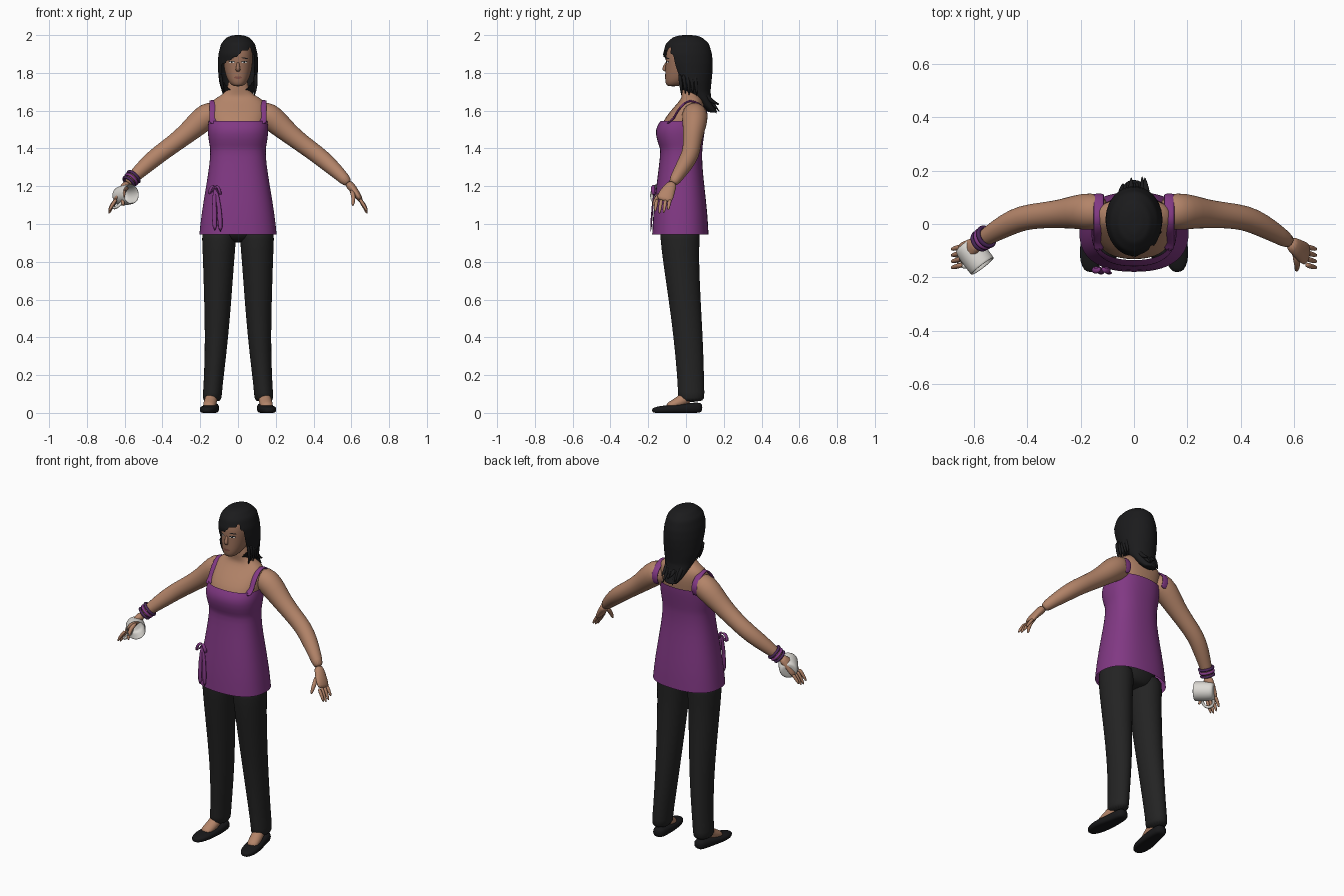
import bpy, bmesh, math, random
from mathutils import Vector
from mathutils.bvhtree import BVHTree

random.seed(4)
if "Cube" in bpy.data.objects:
    bpy.data.objects.remove(bpy.data.objects["Cube"])
X, Y, Z = Vector((1, 0, 0)), Vector((0, 1, 0)), Vector((0, 0, 1))


def material(name, r, g, b):
    m = bpy.data.materials.new(name)
    m.use_nodes = True
    m.diffuse_color = (r, g, b, 1)
    node = m.node_tree.nodes["Principled BSDF"]
    node.inputs["Base Color"].default_value = (r, g, b, 1)
    node.inputs["Roughness"].default_value = 0.8
    return m


SKIN = material("skin", .45, .23, .14)
FACE = material("face skin", .32, .16, .10)
LIPS = material("lips", .22, .08, .06)
HAIR = material("hair black", .011, .011, .012)
PURPLE = material("tunic purple", .22, .04, .23)
BLACK = material("trouser black", .017, .017, .017)
SHOE = material("shoe black", .009, .009, .010)
WHITE = material("white", .72, .70, .66)
BAND = material("bracelet violet", .07, .02, .10)


def finish(name, bm, mat, level=1):
    bmesh.ops.recalc_face_normals(bm, faces=bm.faces)
    me = bpy.data.meshes.new(name)
    bm.to_mesh(me)
    bm.free()
    me.materials.append(mat)
    for p in me.polygons:
        p.use_smooth = True
    ob = bpy.data.objects.new(name, me)
    bpy.context.collection.objects.link(ob)
    if level:
        ob.modifiers.new("Subdivision", "SUBSURF").levels = level
        ob.modifiers["Subdivision"].render_levels = level
    return ob


def loft(name, rings, mat, axis=None, hint=X, n=20, steps=1, power=2, caps=(1, 1), cut=None):
    """Skin oval rings (x, y, z, half width, half depth) along a path."""
    fine = []
    for r0, r1 in zip(rings, rings[1:]):
        for k in range(steps):
            fine.append([p + (q - p) * k / steps for p, q in zip(r0, r1)])
    fine.append(rings[-1])
    bm, loops = bmesh.new(), []
    for i, r in enumerate(fine):
        c = Vector(r[:3])
        before, after = fine[max(i - 1, 0)], fine[min(i + 1, len(fine) - 1)]
        t = axis or (Vector(after[:3]) - Vector(before[:3])).normalized()
        u = (hint - t * t.dot(hint)).normalized()
        v = t.cross(u)
        loop = []
        for k in range(n):
            co, si = math.cos(math.tau * k / n), math.sin(math.tau * k / n)
            pu = math.copysign(abs(co) ** (2 / power), co) * r[3]
            pv = math.copysign(abs(si) ** (2 / power), si) * r[4]
            p = c + u * pu + v * pv
            p.z = max(p.z, 0)
            loop.append(bm.verts.new(p))
        loops.append(loop)
    for a, b in zip(loops, loops[1:]):
        for k in range(n):
            bm.faces.new((a[k], a[(k + 1) % n], b[(k + 1) % n], b[k]))
    if caps[0]:
        bm.faces.new(loops[0])
    if caps[1]:
        bm.faces.new(loops[-1])
    if cut:
        gone = [f for f in bm.faces if cut(f.calc_center_median())]
        bmesh.ops.delete(bm, geom=gone, context="FACES")
    return finish(name, bm, mat)


def stack(name, rows, mat, **kw):
    """Level rings given as (z, half width, front y, back y, centre x)."""
    rings = [((r[4] if len(r) > 4 else 0), (r[2] + r[3]) / 2, r[0], r[1], (r[3] - r[2]) / 2) for r in rows]
    return loft(name, rings, mat, axis=Z, **kw)


def hit(objects, origin, direction):
    """Nearest surface point of several objects along a ray."""
    bpy.context.view_layer.update()
    deps = bpy.context.evaluated_depsgraph_get()
    found = [BVHTree.FromObject(o, deps).ray_cast(origin, direction) for o in objects]
    return min((f for f in found if f[0]), key=lambda f: f[3])[0]


# Torso, tunic and hips
torso = stack("torso", [(1.36, .12, -.11, .07), (1.48, .145, -.14, .085), (1.54, .148, -.127, .095),
                        (1.59, .152, -.09, .1), (1.635, .15, -.05, .098), (1.665, .125, -.025, .085),
                        (1.685, .08, -.022, .07), (1.72, .052, -.03, .06), (1.80, .05, -.035, .06)],
              SKIN, power=2.4)
tunic = stack("tunic", [(.945, .206, -.18, .12), (1.05, .195, -.175, .115), (1.2, .17, -.158, .098),
                        (1.32, .15, -.142, .085), (1.395, .147, -.135, .087), (1.41, .15, -.143, .088),
                        (1.48, .162, -.165, .098), (1.52, .16, -.154, .103), (1.545, .156, -.136, .104)],
              PURPLE, n=28, power=2.4, caps=(0, 0))
stack("hips", [(.90, .10, -.08, .05), (.94, .165, -.13, .075), (1.05, .17, -.14, .09)], BLACK)

for s, side in ((1, "left"), (-1, "right")):
    # Arm with hand
    arm = loft(side + "_arm", [(s * x, y, z, r, r) for x, y, z, r in (
        (.10, .045, 1.595, .06), (.165, .047, 1.575, .073), (.22, .045, 1.525, .064), (.27, .038, 1.48, .055),
        (.34, .033, 1.425, .049), (.42, .024, 1.368, .048), (.48, -.005, 1.317, .045), (.54, -.04, 1.262, .035),
        (.59, -.073, 1.21, .028))], SKIN, hint=Y, n=16)
    loft(side + "_palm", [(s * .58, -.067, 1.22, .027, .026), (s * .61, -.09, 1.185, .036, .022),
                          (s * .635, -.108, 1.15, .046, .018), (s * .652, -.118, 1.12, .043, .014)],
         SKIN, hint=Y, n=12)
    for i in range(4):
        y, drop = -.152 + i * .023, (.058, .07, .066, .05)[i]
        loft(f"{side}_finger_{i + 1}", [(s * .642, y, 1.135, .011, .011),
                                        (s * .668, y - .008, 1.13 - drop * .55, .011, .010),
                                        (s * .685, y - .012, 1.122 - drop, .006, .006)], SKIN, hint=Y, n=8)
    loft(side + "_thumb", [(s * .60, -.105, 1.18, .014, .014), (s * .612, -.148, 1.15, .014, .013),
                           (s * .61, -.168, 1.115, .011, .010), (s * .607, -.174, 1.095, .006, .006)],
         SKIN, hint=Y, n=8)

    # Shoulder strap laid over the shoulder
    path = []
    for k in range(13):
        t = math.pi * k / 12
        d = Vector((0, -math.cos(t), math.sin(t)))
        p = hit((torso, tunic, arm), Vector((s * .132, .02, 1.53)) + d * .4, -d) + d * .003
        path.append((*p, .02, .006))
    loft(side + "_strap", path, PURPLE, n=8, power=4)

    # Trouser leg, bare foot and flat shoe
    stack(side + "_trouser_leg", [(z, w, f, b, s * x) for z, w, f, b, x in (
        (1.0, .092, -.14, .08, .1), (.93, .092, -.138, .072, .1), (.8, .083, -.123, .07, .103),
        (.6, .073, -.093, .078, .107), (.4, .062, -.066, .09, .113), (.2, .053, -.048, .096, .127),
        (.1, .05, -.042, .098, .136), (.055, .053, -.046, .1, .138))], BLACK)
    loft(side + "_foot", [(s * .138, .03, .11, .032, .035), (s * .142, -.01, .07, .034, .036),
                          (s * .15, -.06, .045, .036, .027), (s * .157, -.105, .032, .03, .018)], SKIN, n=14)
    loft(side + "_shoe", [(s * x, y, z, w, h) for x, y, z, w, h in (
        (.134, .087, .026, .022, .022), (.136, .065, .028, .038, .03), (.14, .0, .022, .041, .028),
        (.152, -.07, .019, .05, .024), (.16, -.13, .017, .046, .021), (.164, -.165, .014, .03, .016),
        (.165, -.18, .012, .014, .01))], SHOE, power=2.6)

# Head and nose
head = stack("head", [(1.728, .022, -.098, -.04), (1.742, .042, -.108, -.01), (1.77, .06, -.112, .05),
                      (1.81, .072, -.110, .085), (1.86, .079, -.108, .1), (1.91, .08, -.107, .105),
                      (1.95, .065, -.085, .09), (1.975, .035, -.04, .05)], FACE, n=24, power=2.2)
loft("nose", [(0, -.100, 1.862, .007, .006), (0, -.112, 1.835, .009, .010),
              (0, -.117, 1.817, .015, .013), (0, -.106, 1.806, .010, .006)], FACE, axis=Z, n=10)


# Facial features as thin plates on the face
def plate(name, x, z, w, h, mat, lift, tilt=0):
    bm = bmesh.new()
    pts = []
    for k in range(14):
        a = math.tau * k / 14
        px, pz = math.cos(a) * w, math.sin(a) * h
        p = hit((head,), Vector((x + px, -1, z + pz + px * tilt)), Y)
        pts.append(bm.verts.new(p - Y * lift))
    mid = bm.verts.new(hit((head,), Vector((x, -1, z)), Y) - Y * lift)
    for k in range(14):
        bm.faces.new((mid, pts[k], pts[(k + 1) % 14]))
    finish(name, bm, mat, 0)


for s, side in ((1, "left"), (-1, "right")):
    plate(side + "_eyelash", s * .033, 1.858, .017, .006, HAIR, .002)
    plate(side + "_eye", s * .033, 1.856, .014, .004, WHITE, .003)
    plate(side + "_pupil", s * .033, 1.856, .005, .004, HAIR, .004)
    plate(side + "_eyebrow", s * .035, 1.878, .018, .003, HAIR, .003, -s * .15)
plate("mouth", 0, 1.775, .022, .007, LIPS, .002)


# Hair with a swept fringe and an open face
def face_opening(c):
    return 1.68 < c.z < 1.895 + .6 * c.x and c.y < -.03 - (c.z - 1.75) * .3


hair = stack("hair", [(2.0, .025, -.03, .045), (1.988, .06, -.07, .085), (1.955, .09, -.108, .122),
                      (1.9, .104, -.122, .138), (1.85, .107, -.11, .142), (1.8, .105, -.09, .14),
                      (1.75, .1, -.065, .135), (1.70, .085, -.02, .13), (1.66, .072, .045, .135),
                      (1.62, .055, .085, .152), (1.59, .035, .12, .168)], HAIR, n=40, steps=3, cut=face_opening)
for i in range(9):
    x, end = -.05 + i * .0125, random.uniform(1.575, 1.64)
    loft(f"hair_tip_{i + 1}", [(x, .09, 1.70, .016, .02), (x * .9, .13, 1.65, .016, .014),
                               (x * .8, random.uniform(.15, .185), end, .002, .002)], HAIR, n=6)
for i in range(5):
    y = -.035 + i * .02
    loft(f"side_lock_{i + 1}", [(.092, y, 1.80, .012, .012), (.096, y + .01, 1.73, .012, .012),
                                (.085, y + .012, 1.675 + .01 * (i % 2), .002, .002)], HAIR, n=6)
    loft(f"right_lock_{i + 1}", [(-.092, y, 1.80, .010, .012), (-.088, y + .01, 1.74, .010, .012),
                                 (-.07, y + .015, 1.69, .002, .002)], HAIR, n=6)

# Ribbon bow on the right hip
for i, (x, z) in enumerate(((-.158, 1.15), (-.088, 1.145))):
    loft(f"bow_loop_{i + 1}", [(-.122, -.165, 1.2, .008, .006), ((x - .122) / 2, -.178, 1.205, .012, .01),
                               (x, -.172, z, .012, .010), ((x - .122) / 2, -.165, 1.165, .008, .006),
                               (-.122, -.165, 1.195, .006, .005)], PURPLE, hint=Y, n=8)
for i, (x, z) in enumerate(((-.128, .955), (-.098, .95))):
    loft(f"bow_tail_{i + 1}", [(-.122, -.162, 1.2, .009, .005), (x, -.178, 1.1, .012, .005),
                               (x + .006, -.187, z, .016, .005)], PURPLE, n=8, power=3)


def torus(name, place, axis, major, minor, mat):
    bpy.ops.mesh.primitive_torus_add(location=place, rotation=axis.to_track_quat("Z", "Y").to_euler(),
                                     major_radius=major, minor_radius=minor,
                                     major_segments=28, minor_segments=8)
    ob = bpy.context.object
    ob.name = name
    ob.data.materials.append(mat)
    bpy.ops.object.shade_smooth()


# Bracelets on the right wrist
wrist, along = Vector((-.565, -.056, 1.236)), Vector((-.6, -.4, -.65)).normalized()
for i, off in enumerate((-.02, 0, .02)):
    torus(f"bracelet_{i + 1}", wrist + along * off, along, .036 - off * .1, .008, (BAND, PURPLE, BAND)[i])

# Mug held in the right hand
aim = Vector((.6, -.78, .12)).normalized()
base = Vector((-.602, -.112, 1.152)) - aim * .05
loft("mug", [(*(base + aim * d), r, r) for d, r in (
    (0, .034), (.002, .044), (.015, .052), (.06, .054), (.108, .054), (.11, .051),
    (.106, .048), (.05, .047), (.014, .044), (.01, .03))], WHITE, axis=aim, hint=Z, n=28)
torus("mug_handle", base + aim * .05 + Vector((-.035, -.02, -.045)), aim.cross(Vector((-.6, -.35, -.7))).normalized(),
      .03, .008, WHITE)
